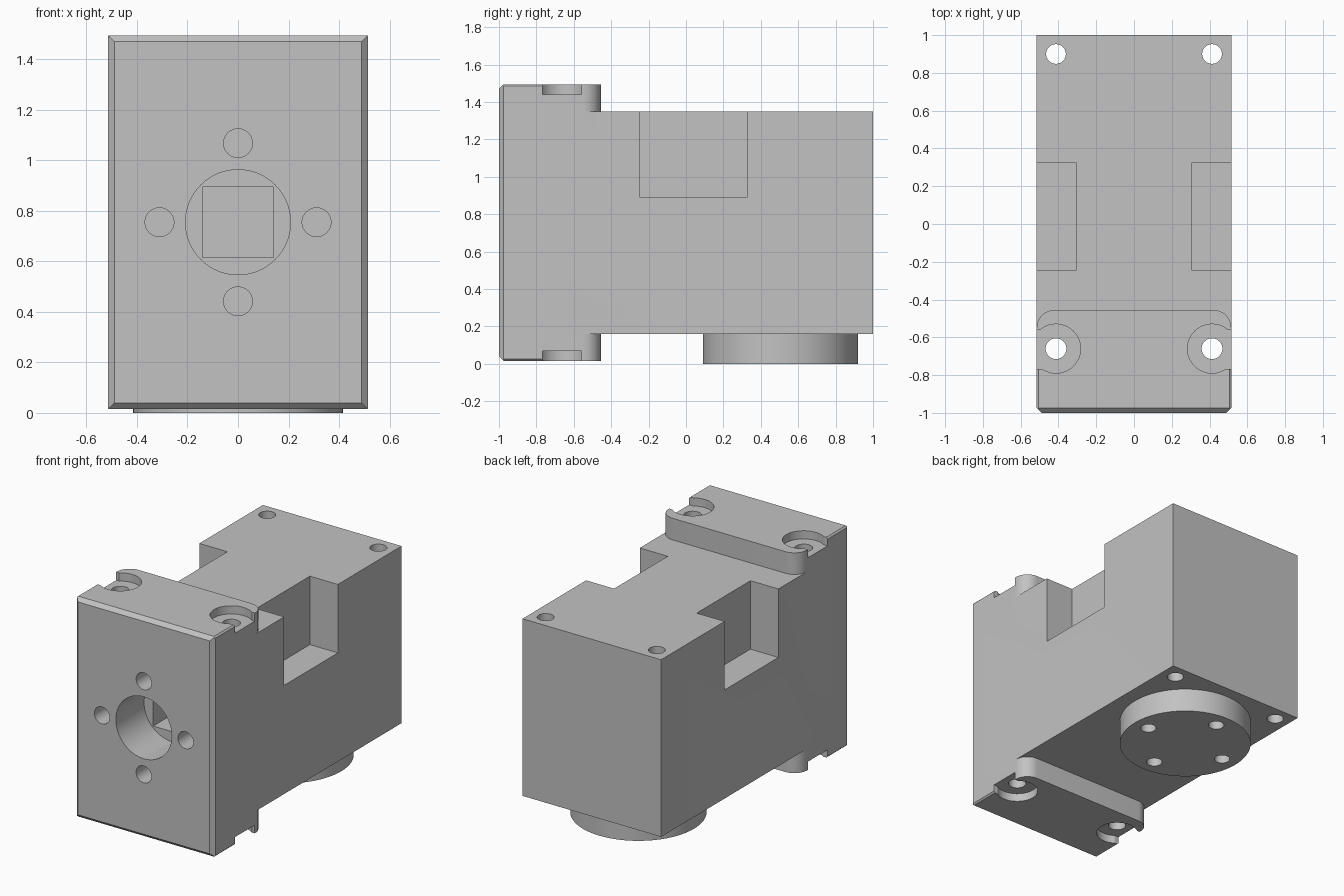
import bpy, bmesh, math
from mathutils import Matrix, Vector

cube = bpy.data.objects.get("Cube")
if cube:
    bpy.data.objects.remove(cube, do_unlink=True)

grey = bpy.data.materials.new("plain grey")
grey.use_nodes = True
colour = (0.54, 0.54, 0.54, 1)
grey.diffuse_color = colour
grey.node_tree.nodes["Principled BSDF"].inputs["Base Color"].default_value = colour


def make(name, bm):
    bmesh.ops.recalc_face_normals(bm, faces=bm.faces)
    mesh = bpy.data.meshes.new(name)
    bm.to_mesh(mesh)
    bm.free()
    mesh.materials.append(grey)
    obj = bpy.data.objects.new(name, mesh)
    bpy.context.collection.objects.link(obj)
    return obj


def box(name, lo, hi, turn=None):
    lo, hi = Vector(lo), Vector(hi)
    bm = bmesh.new()
    bmesh.ops.create_cube(bm, size=1)
    m = Matrix.Translation((lo + hi) / 2)
    if turn:
        m = m @ Matrix.Rotation(math.pi / 4, 4, turn)
    bmesh.ops.transform(bm, matrix=m @ Matrix.Diagonal((*(hi - lo), 1)), verts=bm.verts)
    return make(name, bm)


def cylinder(name, centre, radius, depth, axis="Z", sides=48):
    bm = bmesh.new()
    bmesh.ops.create_cone(bm, cap_ends=True, segments=sides, radius1=radius,
                          radius2=radius, depth=depth)
    m = Matrix.Translation(centre)
    if axis == "Y":
        m = m @ Matrix.Rotation(math.pi / 2, 4, "X")
    bmesh.ops.transform(bm, matrix=m, verts=bm.verts)
    return make(name, bm)


def chamfer(axis, centre, length, size):
    # square bar turned on its corner, laid along an edge
    side = size * math.sqrt(2)
    half = [length / 2 if a == axis else side / 2 for a in "XYZ"]
    c = Vector(centre)
    return box("cutter", c - Vector(half), c + Vector(half), axis)


def combine(target, tools, operation):
    for tool in tools:
        mod = target.modifiers.new("combine", "BOOLEAN")
        mod.operation, mod.solver, mod.object = operation, "EXACT", tool
    bpy.context.view_layer.update()
    graph = bpy.context.evaluated_depsgraph_get()
    mesh = bpy.data.meshes.new_from_object(target.evaluated_get(graph))
    target.modifiers.clear()
    target.data = mesh
    for tool in tools:
        bpy.data.objects.remove(tool, do_unlink=True)


def smooth(obj):
    bpy.ops.object.select_all(action="DESELECT")
    obj.select_set(True)
    bpy.context.view_layer.objects.active = obj
    bpy.ops.object.shade_smooth_by_angle(angle=math.radians(30))


W = 0.515               # half width
LOW, HIGH = 0.015, 1.495  # end flange
MID = (LOW + HIGH) / 2

# Main housing
housing = box("housing", (-W, -0.9, 0.16), (W, 1, 1.35))

# Taller end flange with rounded rear corners
r = 0.095
outline = [(-W, -1), (W, -1)]
for cx, start in ((W - r, 0), (r - W, 90)):
    for i in range(13):
        a = math.radians(start + i * 7.5)
        outline.append((cx + r * math.cos(a), -0.55 + r * math.sin(a)))
bm = bmesh.new()
face = bm.faces.new([bm.verts.new((x, y, LOW)) for x, y in outline])
top = bmesh.ops.extrude_face_region(bm, geom=[face])["geom"]
bmesh.ops.translate(bm, vec=(0, 0, HIGH - LOW),
                    verts=[v for v in top if isinstance(v, bmesh.types.BMVert)])
combine(housing, [make("flange", bm)], "UNION")

cuts = []
for s in (-1, 1):
    # Side pockets, open at the top
    xs = sorted((s * 0.307, s * 0.6))
    cuts.append(box("cutter", (xs[0], -0.245, 0.89), (xs[1], 0.325, 1.6)))
    # Mounting holes
    cuts.append(cylinder("cutter", (s * 0.413, 0.9, 0.75), 0.052, 2))
    cuts.append(cylinder("cutter", (s * 0.413, -0.66, 0.75), 0.055, 2))
    # Counterbores opening through the sides, above and below
    xs = sorted((s * 0.483, s * 0.6))
    for lo, hi in ((1.44, 1.6), (-0.1, 0.07)):
        cuts.append(cylinder("cutter", (s * 0.413, -0.66, (lo + hi) / 2), 0.13, hi - lo))
        cuts.append(box("cutter", (xs[0], -0.768, lo), (xs[1], -0.558, hi)))
    # Front face chamfers and fine side-edge chamfers
    cuts.append(chamfer("Z", (s * W, -1, MID), 2, 0.025))
    edge = HIGH if s > 0 else LOW
    cuts.append(chamfer("X", (0, -1, edge), 2, 0.025))
    for z in (LOW, HIGH):
        cuts.append(chamfer("Y", (s * W, -0.92, z), 0.32, 0.01))

# Front bore with a square socket behind it
cuts.append(cylinder("cutter", (0, -0.95, 0.755), 0.208, 0.5, "Y", 64))
cuts.append(box("cutter", (-0.14, -0.8, 0.615), (0.14, -0.5, 0.895)))
# Ring of four front screw holes
for dx, dz in ((1, 0), (-1, 0), (0, 1), (0, -1)):
    cuts.append(cylinder("cutter", (dx * 0.311, -0.95, 0.755 + dz * 0.313), 0.057, 0.5, "Y"))
combine(housing, cuts, "DIFFERENCE")
smooth(housing)

# Round output disc underneath with four screw holes
disc = cylinder("output_disc", (0, 0.505, 0.08), 0.415, 0.16, sides=96)
cuts = [cylinder("cutter", (dx * 0.305, 0.505 + dy * 0.305, 0), 0.049, 0.24)
        for dx, dy in ((1, 0), (-1, 0), (0, 1), (0, -1))]
combine(disc, cuts, "DIFFERENCE")
smooth(disc)
